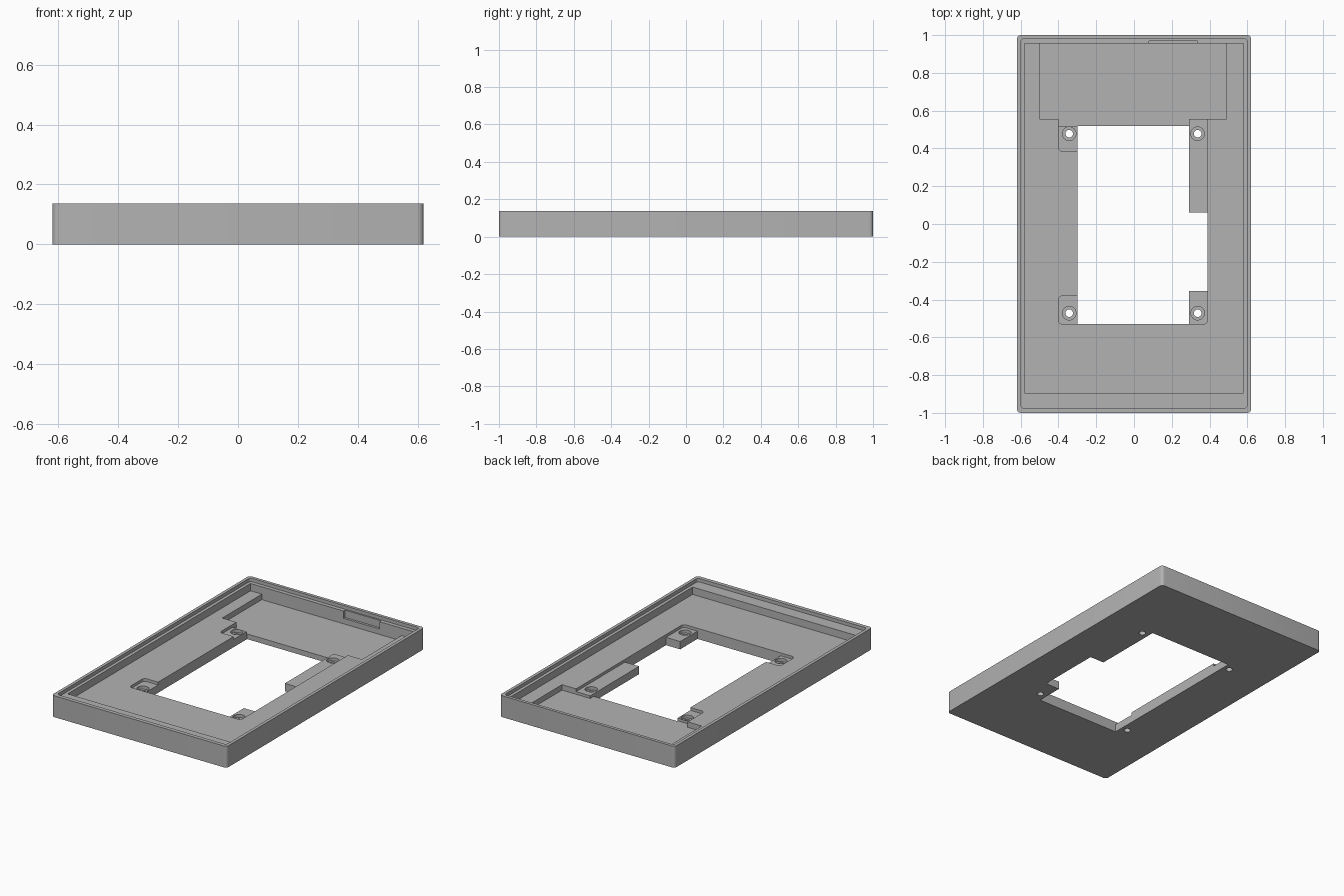
import bpy, bmesh, math

if "Cube" in bpy.data.objects:
    bpy.data.objects.remove(bpy.data.objects["Cube"])

H = 0.137        # total height
LEDGE = 0.115    # lid seat
FLOOR = 0.068    # main floor
PAD = 0.05       # screw pads
POCKET = 0.033   # deep rear pocket
TOP = 0.3        # cutters reach above the tray

grey = bpy.data.materials.new("grey plastic")
grey.diffuse_color = (0.45, 0.45, 0.45, 1)
grey.use_nodes = True
grey.node_tree.nodes["Principled BSDF"].inputs["Base Color"].default_value = grey.diffuse_color


def prism(name, pts, z0, z1):
    """Upright prism over a counter-clockwise outline."""
    bm = bmesh.new()
    face = bm.faces.new([bm.verts.new((x, y, z0)) for x, y in pts])
    ext = bmesh.ops.extrude_face_region(bm, geom=[face])
    bmesh.ops.translate(bm, vec=(0, 0, z1 - z0),
                        verts=[v for v in ext["geom"] if isinstance(v, bmesh.types.BMVert)])
    bmesh.ops.recalc_face_normals(bm, faces=bm.faces)
    mesh = bpy.data.meshes.new(name)
    bm.to_mesh(mesh)
    bm.free()
    mesh.materials.append(grey)
    obj = bpy.data.objects.new(name, mesh)
    bpy.context.collection.objects.link(obj)
    return obj


def rect(x0, x1, y0, y1, radii=(0, 0, 0, 0), n=5):
    """Rectangle with a radius per corner: front left, front right, back right, back left."""
    pts = []
    corners = [(x0, y0, 1, 1), (x1, y0, -1, 1), (x1, y1, -1, -1), (x0, y1, 1, -1)]
    for i, (x, y, sx, sy) in enumerate(corners):
        r = radii[i]
        if r == 0:
            pts.append((x, y))
            continue
        for k in range(n + 1):
            a = math.pi + (i + k / n) * math.pi / 2
            pts.append((x + sx * r + r * math.cos(a), y + sy * r + r * math.sin(a)))
    return pts


def circle(cx, cy, r, n=32):
    return [(cx + r * math.cos(2 * math.pi * k / n), cy + r * math.sin(2 * math.pi * k / n))
            for k in range(n)]


tray = prism("tray", rect(-0.62, 0.62, -1, 1, (0.02,) * 4), 0, H)


def cut(pts, z0, z1=TOP):
    """Subtract a prism from the tray and discard the cutter."""
    cutter = prism("cutter", pts, z0, z1)
    mod = tray.modifiers.new("cut", "BOOLEAN")
    mod.operation, mod.solver, mod.object = "DIFFERENCE", "EXACT", cutter
    bpy.context.view_layer.update()
    result = bpy.data.meshes.new_from_object(
        tray.evaluated_get(bpy.context.evaluated_depsgraph_get()))
    tray.modifiers.clear()
    tray.data = result
    bpy.data.objects.remove(cutter)


# lid seat and main cavity
cut(rect(-0.60, 0.60, -0.975, 0.98, (0.018,) * 4), LEDGE)
cut(rect(-0.58, 0.58, -0.895, 0.955), FLOOR)

# deep rear pocket
cut([(-0.50, 0.955), (-0.50, 0.555), (-0.40, 0.555), (-0.40, 0.515), (0.29, 0.515),
     (0.29, 0.555), (0.49, 0.555), (0.49, 0.955)], POCKET)

# recessed screw pads
r = 0.022
cut(rect(-0.40, -0.25, 0.385, 0.515, (r, 0, 0, 0)), PAD)
cut(rect(-0.40, -0.25, -0.53, -0.38, (r, 0, 0, r)), PAD)
cut(rect(0.25, 0.39, -0.53, -0.30, (0, r, 0, 0)), PAD)
cut(rect(0.29, 0.39, 0.0, 0.555), PAD)

# window through the floor
cut([(-0.30, -0.53), (0.29, -0.53), (0.29, -0.355), (0.39, -0.355), (0.39, 0.06),
     (0.29, 0.06), (0.29, 0.52), (-0.30, 0.52)], -0.1)

# counterbored screw holes
for x in (-0.343, 0.337):
    for y in (-0.472, 0.478):
        cut(circle(x, y, 0.036), 0.03)
        cut(circle(x, y, 0.02), -0.1)

# shallow slot in the rear wall
cut(rect(0.08, 0.335, 0.94, 0.97), FLOOR)

# smooth rounded corners, keep edges crisp
bpy.context.view_layer.objects.active = tray
tray.select_set(True)
bpy.ops.object.shade_smooth_by_angle(angle=math.radians(30))
tray.data.materials.clear()
tray.data.materials.append(grey)
for p in tray.data.polygons:
    p.material_index = 0
